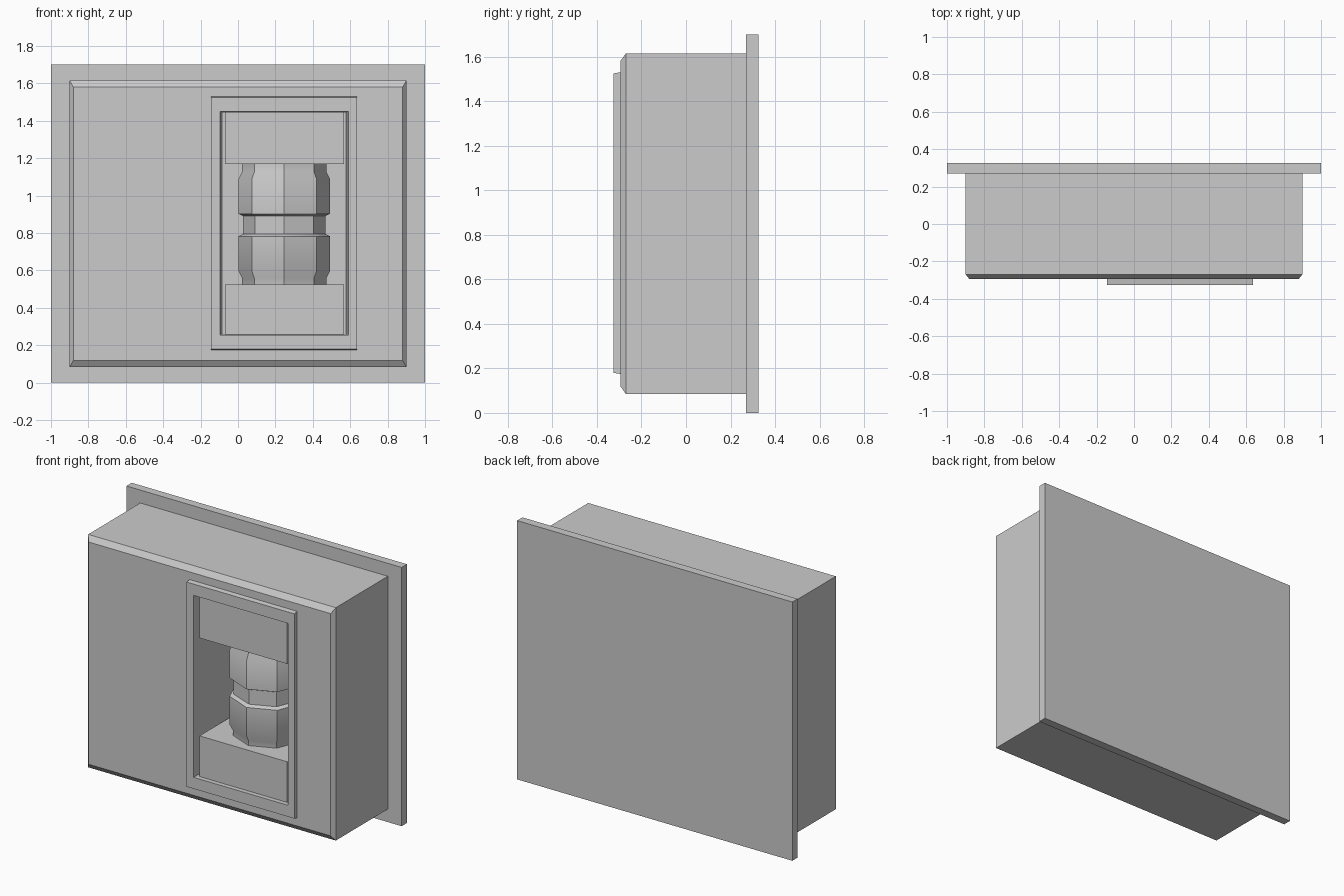
import bpy, bmesh, math

if "Cube" in bpy.data.objects:
    bpy.data.objects.remove(bpy.data.objects["Cube"])


def mesh_object(name, bm):
    bmesh.ops.recalc_face_normals(bm, faces=bm.faces)
    mesh = bpy.data.meshes.new(name)
    bm.to_mesh(mesh)
    bm.free()
    obj = bpy.data.objects.new(name, mesh)
    bpy.context.collection.objects.link(obj)
    return obj


def loft(name, rects, cap_start=True, cap_end=True):
    """Skin rectangles (x0, x1, z0, z1, y) stacked along y."""
    bm = bmesh.new()
    rings = [[bm.verts.new((x, y, z)) for x, z in
              ((x0, z0), (x1, z0), (x1, z1), (x0, z1))]
             for x0, x1, z0, z1, y in rects]
    for a, b in zip(rings, rings[1:]):
        for i in range(4):
            j = (i + 1) % 4
            bm.faces.new((a[i], a[j], b[j], b[i]))
    if cap_start:
        bm.faces.new(rings[0])
    if cap_end:
        bm.faces.new(rings[-1])
    return mesh_object(name, bm)


def lathe(name, profile, cx, cy, sides):
    """Spin (radius, z) points around a vertical axis."""
    bm = bmesh.new()
    rings = []
    for r, z in profile:
        angles = [2 * math.pi * i / sides for i in range(sides)]
        rings.append([bm.verts.new((cx + r * math.cos(a), cy + r * math.sin(a), z))
                      for a in angles])
    for a, b in zip(rings, rings[1:]):
        for i in range(sides):
            j = (i + 1) % sides
            bm.faces.new((a[i], a[j], b[j], b[i])).smooth = True
    bm.faces.new(rings[0])
    bm.faces.new(rings[-1])
    return mesh_object(name, bm)


# Wall plate
loft("back_plate", [(-1, 1, 0, 1.7, 0.27), (-1, 1, 0, 1.7, 0.325)])

# Housing: chamfered box, raised window frame and deep recess in one skin
loft("housing", [
    (-0.90, 0.90, 0.085, 1.615, 0.275),
    (-0.90, 0.90, 0.085, 1.615, -0.27),
    (-0.88, 0.88, 0.12, 1.58, -0.295),
    (-0.145, 0.637, 0.175, 1.53, -0.295),
    (-0.145, 0.637, 0.18, 1.525, -0.325),
    (-0.095, 0.592, 0.255, 1.45, -0.325),
    (-0.082, 0.578, 0.26, 1.445, 0.25),
])

# Blocks holding the drum at both ends
for name, z0, z1 in (("lower_block", 0.258, 0.525), ("upper_block", 1.168, 1.447)):
    loft(name, [(-0.07, 0.568, z0, z1, -0.30), (-0.07, 0.568, z0, z1, 0.25)])

# Ribbed drum
half = [(0.22, 0.04), (0.22, 0.048), (0.245, 0.06), (0.245, 0.245),
        (0.225, 0.285), (0.225, 0.34)]
mid = 0.843
profile = [(r, mid - z) for r, z in reversed(half)] + [(r, mid + z) for r, z in half]
drum = lathe("drum", profile, 0.247, -0.02, 8)
bpy.context.view_layer.objects.active = drum
drum.select_set(True)
bpy.ops.object.shade_smooth_by_angle(angle=math.radians(30))
